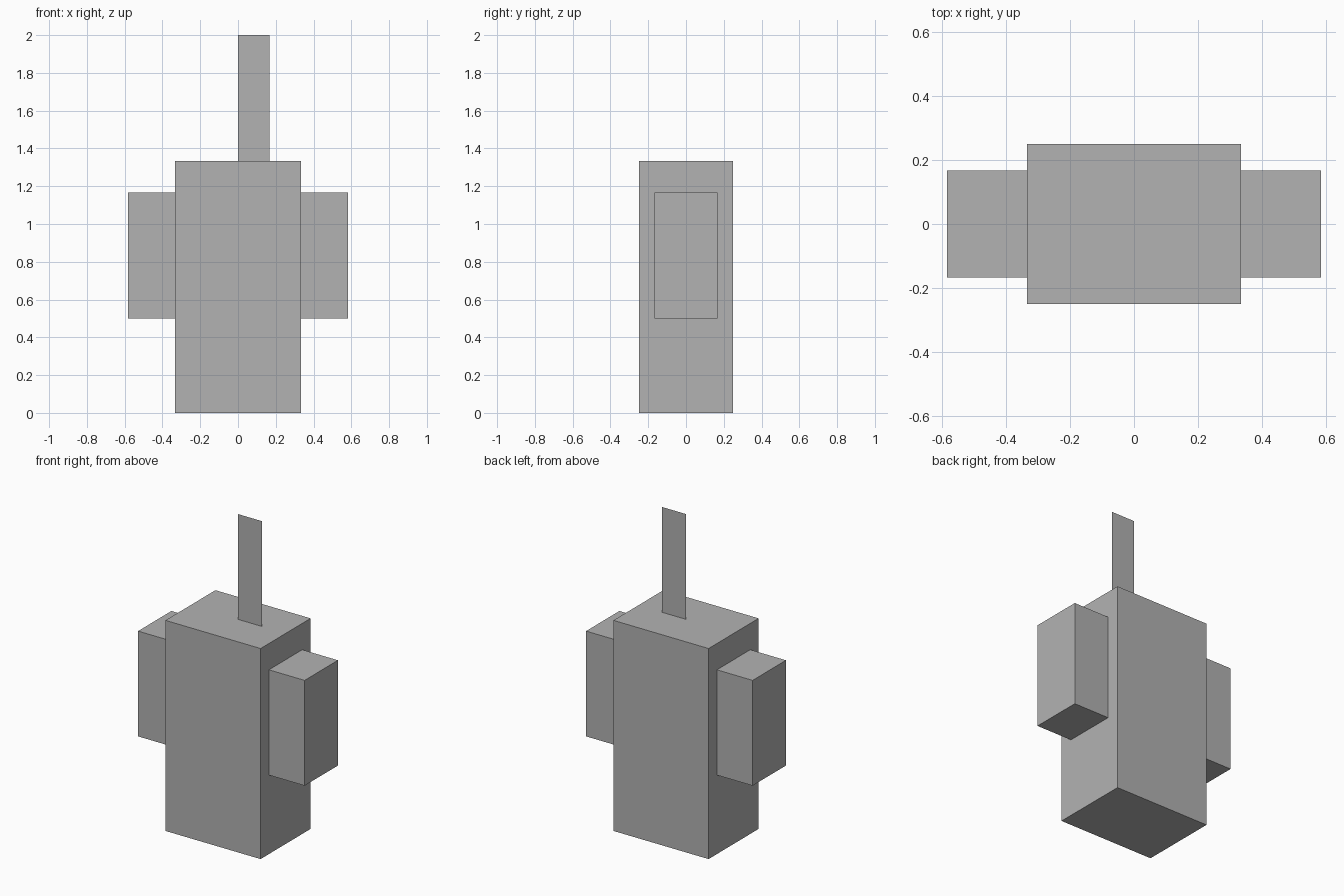
import bpy
import bmesh

default = bpy.data.objects.get("Cube")
if default:
    bpy.data.objects.remove(default, do_unlink=True)

U = 1 / 12  # modelling unit: every part is a whole number of these

grey = bpy.data.materials.new("plain grey")
grey.use_nodes = True
colour = (0.448, 0.448, 0.448, 1)
grey.diffuse_color = colour
grey.node_tree.nodes["Principled BSDF"].inputs["Base Color"].default_value = colour


def add_part(name, low, high):
    """Box between two corners in units; zero depth gives a flat sheet."""
    size = [(h - l) * U for l, h in zip(low, high)]
    centre = [(h + l) / 2 * U for l, h in zip(low, high)]
    bm = bmesh.new()
    bmesh.ops.create_cube(bm, size=1)
    if size[1] == 0:
        spare = [f for f in bm.faces if f.normal.y > -0.5]
        bmesh.ops.delete(bm, geom=spare, context='FACES')
    for v in bm.verts:
        v.co = [c * s for c, s in zip(v.co, size)]
    mesh = bpy.data.meshes.new(name)
    bm.to_mesh(mesh)
    bm.free()
    mesh.materials.append(grey)
    part = bpy.data.objects.new(name, mesh)
    part.location = centre
    bpy.context.collection.objects.link(part)


# Main block
add_part("body", (-4, -3, 0), (4, 3, 16))

# Matching side blocks
add_part("left_arm", (4, -2, 6), (7, 2, 14))
add_part("right_arm", (-7, -2, 6), (-4, 2, 14))

# Paper-thin upright strip, offset to the left of centre
add_part("antenna", (0, 0, 16), (2, 0, 24))
